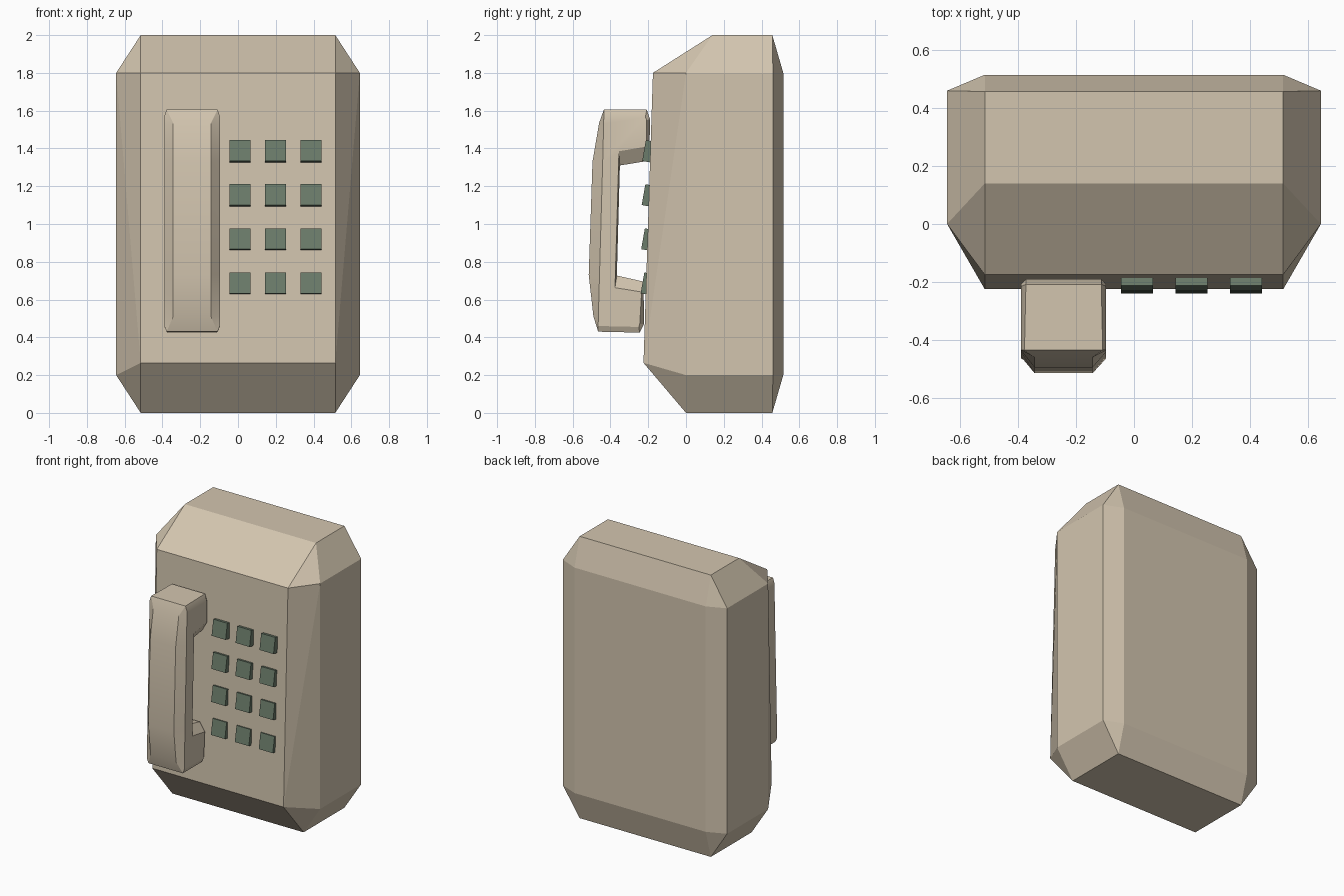
import bpy, bmesh, math
from mathutils import Matrix

cube = bpy.data.objects.get("Cube")
if cube:
    bpy.data.objects.remove(cube, do_unlink=True)


def material(name, rgb):
    m = bpy.data.materials.new(name)
    m.use_nodes = True
    m.diffuse_color = (*rgb, 1)
    m.node_tree.nodes["Principled BSDF"].inputs["Base Color"].default_value = (*rgb, 1)
    return m


def finish(bm, name, mat):
    bmesh.ops.recalc_face_normals(bm, faces=bm.faces)
    mesh = bpy.data.meshes.new(name)
    bm.to_mesh(mesh)
    bm.free()
    mesh.materials.append(mat)
    obj = bpy.data.objects.new(name, mesh)
    bpy.context.collection.objects.link(obj)
    return obj


beige = material("beige plastic", (0.65, 0.56, 0.43))
green = material("grey green", (0.148, 0.2, 0.145))

# Body: chamfered block, mirrored across x, with a slightly leaning front
half = 0.515
corners = [(0.645, y, z) for y in (0, 0.46) for z in (0.2, 1.8)]
corners += [(half, y, z) for y, z in ((-0.225, 0.265), (-0.175, 1.8), (0.14, 2),
                                      (0.457, 2), (0.515, 1.8), (0.515, 0.2),
                                      (0.457, 0), (0, 0))]
bm = bmesh.new()
for x, y, z in corners:
    for side in (-1, 1):
        bm.verts.new((side * x, y, z))
bmesh.ops.convex_hull(bm, input=bm.verts)
bmesh.ops.dissolve_limit(bm, angle_limit=0.01, verts=bm.verts, edges=bm.edges)
finish(bm, "body", beige)

# Handset: U-shaped profile with bevelled flanks
# Core outline: y, z, half width
core = [(-0.19, 1.555, 0.13), (-0.208, 1.605, 0.13), (-0.435, 1.605, 0.135),
        (-0.46, 1.535, 0.1), (-0.495, 1.33, 0.1), (-0.515, 0.73, 0.1),
        (-0.49, 0.51, 0.1), (-0.465, 0.43, 0.135), (-0.245, 0.425, 0.13),
        (-0.222, 0.47, 0.13), (-0.225, 0.695, 0.1), (-0.366, 0.727, 0.1),
        (-0.35, 1.31, 0.1), (-0.195, 1.335, 0.1)]
# Flank outline: y, z
flank = [(-0.208, 1.55), (-0.215, 1.565), (-0.435, 1.57), (-0.436, 1.53),
         (-0.441, 1.33), (-0.458, 0.73), (-0.464, 0.51), (-0.465, 0.46),
         (-0.25, 0.455), (-0.245, 0.47), (-0.235, 0.64), (-0.376, 0.663),
         (-0.355, 1.385), (-0.21, 1.41)]
centre = -0.243
bm = bmesh.new()
rings = []
for side in (-1, 1):
    outer = [bm.verts.new((centre + side * 0.147, y, z)) for y, z in flank]
    inner = [bm.verts.new((centre + side * w, y, z)) for y, z, w in core]
    rings += [outer, inner] if side < 0 else [inner, outer]
for a, b in zip(rings, rings[1:]):
    for i in range(len(a)):
        j = (i + 1) % len(a)
        bm.faces.new((a[i], a[j], b[j], b[i]))
bm.faces.new(rings[0])
bm.faces.new(rings[-1])
handset = finish(bm, "handset", beige)
bpy.ops.object.select_all(action='DESELECT')
handset.select_set(True)
bpy.context.view_layer.objects.active = handset
bpy.ops.object.shade_smooth_by_angle(angle=math.radians(22))

# Keypad: three columns and four rows of tilted square keys
for row in range(4):
    for col in range(3):
        bm = bmesh.new()
        bmesh.ops.create_cube(bm, size=1, matrix=Matrix.Diagonal((0.11, 0.045, 0.112, 1)))
        key = finish(bm, f"key_{row + 1}_{col + 1}", green)
        key.location = (0.01 + col * 0.188, -0.2 - row * 0.0027, 1.385 - row * 0.2335)
        key.rotation_euler.x = math.radians(-10)
